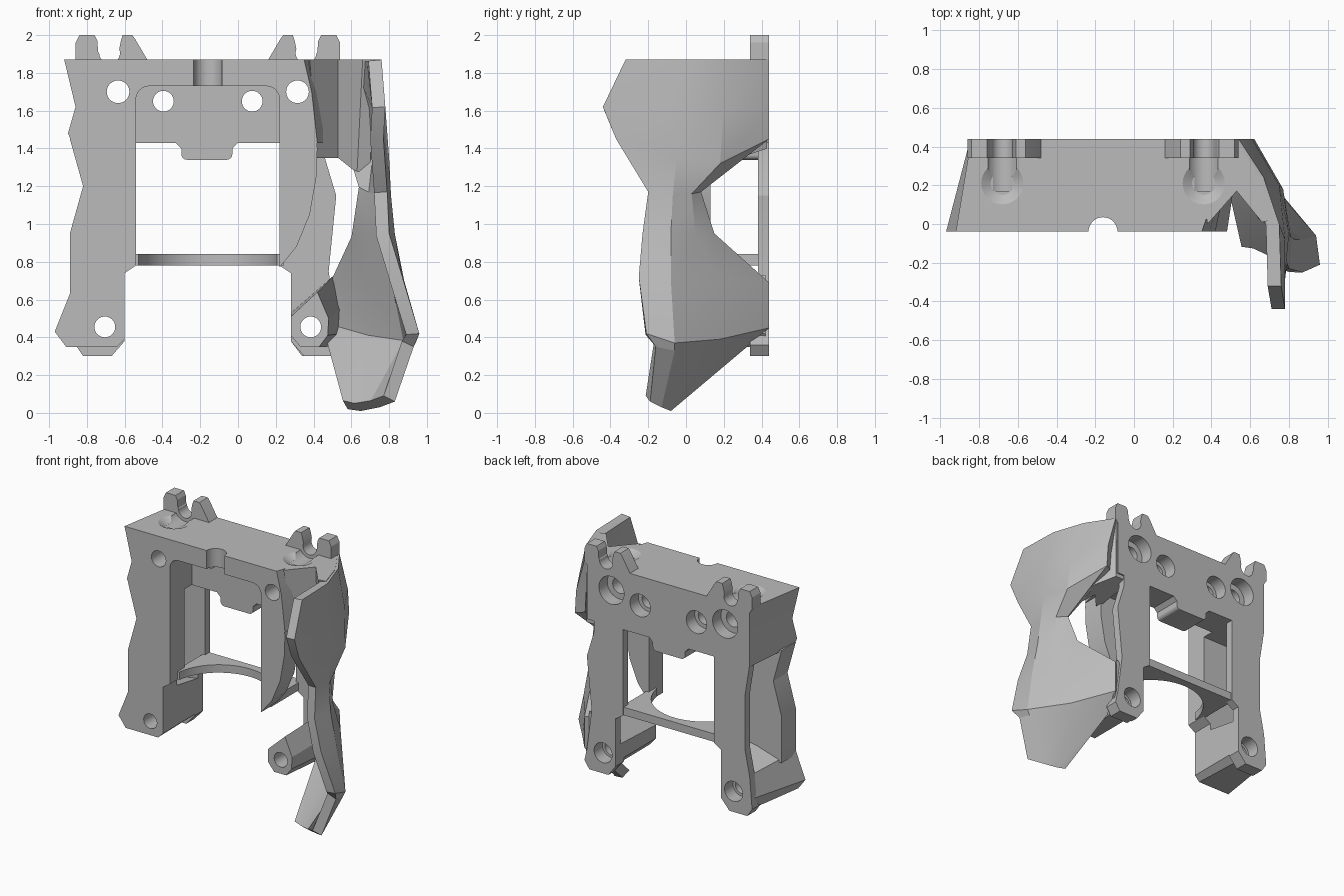
import bpy, bmesh, math

default = bpy.data.objects.get("Cube")
if default:
    bpy.data.objects.remove(default, do_unlink=True)

grey = bpy.data.materials.new("plain_grey")
grey.use_nodes = True
colour = (0.5, 0.5, 0.5, 1)
grey.diffuse_color = colour
grey.node_tree.nodes["Principled BSDF"].inputs["Base Color"].default_value = colour

FRONT, BACK, TOP, MID_X = -0.04, 0.44, 1.87, -0.16


def add_object(name, bm):
    mesh = bpy.data.meshes.new(name)
    bm.to_mesh(mesh)
    bm.free()
    mesh.materials.append(grey)
    obj = bpy.data.objects.new(name, mesh)
    bpy.context.collection.objects.link(obj)
    return obj


def loft(name, ring_a, ring_b):
    """Closed solid between two rings with equal point counts."""
    bm = bmesh.new()
    a = [bm.verts.new(p) for p in ring_a]
    b = [bm.verts.new(p) for p in ring_b]
    bm.faces.new(a)
    bm.faces.new(b[::-1])
    for i in range(len(a)):
        j = (i + 1) % len(a)
        bm.faces.new((a[i], b[i], b[j], a[j]))
    bmesh.ops.recalc_face_normals(bm, faces=bm.faces)
    return add_object(name, bm)


def depth_loft(name, outline, y0=FRONT, y1=BACK, back=None):
    """Outline in x and z, run from y0 to y1, optionally to another outline."""
    return loft(name, [(x, y0, z) for x, z in outline],
                [(x, y1, z) for x, z in (back or outline)])


def height_loft(name, outline, z0, z1, top=None):
    """Outline in x and y, run from z0 to z1, optionally to another outline."""
    return loft(name, [(x, y, z0) for x, y in outline],
                [(x, y, z1) for x, y in (top or outline)])


def arc(cx, cy, r, start, end, steps=8):
    angles = [math.radians(start + (end - start) * i / steps) for i in range(steps + 1)]
    return [(cx + r * math.cos(t), cy + r * math.sin(t)) for t in angles]


def circle(cx, cy, r):
    return arc(cx, cy, r, 0, 360, 32)[:-1]


def drill(x, z, r, y0=-0.2, y1=0.6):
    return depth_loft("cutter", circle(x, z, r), y0, y1)


def mirror_x(points):
    return [(2 * MID_X - x, z) for x, z in points]


# Top block, tapering towards the back on its right side
frame = [depth_loft(
    "top_block",
    [(-.92, TOP), (-.86, 1.62), (-.90, 1.48), (-.88, 1.43), (.42, 1.43), (.39, 1.7), (.35, TOP)],
    back=[(-.84, TOP), (-.84, 1.62), (-.84, 1.48), (-.84, 1.43), (.52, 1.43), (.52, 1.7), (.52, TOP)])]

# Opening under the top block, with rounded upper corners
opening = arc(.15, 1.66, .07, 0, 90) + arc(-.47, 1.66, .07, 90, 180) + [(-.54, 1.2), (.22, 1.2)]
cutters = [depth_loft("cutter", opening, -0.2, .22)]

# Recessed panel with the hanging lip
lip = arc(-.27, 1.37, .03, 180, 270, 4) + arc(-.06, 1.37, .03, 270, 360, 4)
panel = ([(-.54, 1.6), (-.54, 1.43), (-.33, 1.43), (-.30, 1.40)] + lip
         + [(-.03, 1.40), (0, 1.43), (.22, 1.43), (.22, 1.6)])
frame.append(depth_loft("recessed_panel", panel, .22, BACK))

# V-shaped corner that joins the block to the side guard
joint_top = [(.38, 0), (.53, .17), (.66, .01), (.72, .02), (.66, .22), (.53, .43), (.36, .43), (.36, .1)]
joint_low = [(.42, .08, 1.35), (.53, .2, 1.35), (.63, .15, 1.27), (.70, .15, 1.3), (.67, .22, 1.33),
             (.53, .43, 1.4), (.40, .43, 1.4), (.40, .1, 1.35)]
frame.append(loft("guard_joint", [(x, y, TOP) for x, y in joint_top], joint_low))

# Back legs
frame.append(depth_loft("right_back_leg", [
    (-.84, 1.45), (-.54, 1.45), (-.54, .78), (-.60, .74), (-.60, .38), (-.67, .30),
    (-.82, .30), (-.86, .36), (-.84, .6), (-.80, .8), (-.80, 1.2)], .38))
frame.append(depth_loft("left_back_leg", [
    (.22, 1.45), (.22, .78), (.28, .74), (.28, .38), (.34, .30), (.47, .30), (.53, .38),
    (.50, .6), (.48, .75), (.52, 1.15), (.46, 1.35), (.46, 1.45)], .38))

# Thick ends of the back legs
toe = [(-.60, .42), (-.60, .38), (-.67, .30), (-.82, .30), (-.86, .36), (-.84, .45)]
for side, outline in (("right", toe), ("left", mirror_x(toe))):
    frame.append(depth_loft(side + "_toe", outline, .34, BACK))

# Front strips: a full column on one side, a curved fin on the other
frame.append(depth_loft("right_front_column", [
    (-.54, 1.45), (-.89, 1.45), (-.82, 1.2), (-.89, .95), (-.89, .6), (-.60, .6),
    (-.60, .74), (-.54, .78)], FRONT, .13))
frame.append(depth_loft("left_front_fin", [
    (.22, 1.5), (.22, .77), (.31, .88), (.38, 1.05), (.415, 1.25), (.42, 1.4), (.41, 1.5)],
    FRONT, .13))

# Feet that carry the lower holes
frame.append(depth_loft(
    "right_foot",
    [(-.60, .72), (-.89, .63), (-.97, .43), (-.91, .35), (-.64, .35), (-.60, .39)], y1=.42,
    back=[(-.60, .64), (-.83, .6), (-.85, .43), (-.84, .35), (-.66, .35), (-.60, .39)]))
frame.append(depth_loft(
    "left_foot",
    [(.28, .41), (.28, .51), (.42, .64), (.48, .5), (.475, .41), (.43, .35), (.33, .35)], y1=.42,
    back=[(.28, .41), (.28, .53), (.51, .73), (.55, .56), (.54, .42), (.48, .35), (.33, .35)]))

# Curved cross bar
bar = [(.24, .43), (.24, .05)] + arc(MID_X, 0, .37, 8, 172, 24) + [(-.56, .05), (-.56, .43)]
frame.append(height_loft("cross_bar", bar, .78, .84))

# Hooks on the top edge, each pair forming a cradle
outer_hook = [(-.84, 1.84), (-.86, TOP), (-.86, 1.96), (-.84, 2), (-.76, 2), (-.745, 1.97), (-.74, 1.91),
              (-.71, TOP), (-.70, 1.84)]
inner_hook = [(-.66, 1.84), (-.65, TOP), (-.63, 1.92), (-.62, 1.97), (-.61, 2), (-.56, 2), (-.545, 1.98),
              (-.48, TOP), (-.48, 1.84)]
for kind, outline in (("outer", outer_hook), ("inner", inner_hook)):
    for side, points in (("right", outline), ("left", mirror_x(outline))):
        frame.append(depth_loft("%s_%s_hook" % (side, kind), points, .34))

# Holes, counterbores and cradle pockets, mirrored about the frame centre
for side in (-1, 1):
    for offset, z, r, bore in ((.475, 1.70, .06, .105), (.235, 1.65, .055, .085), (.545, .455, .055, .075)):
        x = MID_X + side * offset
        cutters.append(drill(x, z, r))
        cutters.append(drill(x, z, bore, .34))
    x = MID_X + side * .52
    cutters.append(drill(x, 1.905, .055, .3))
    cutters.append(drill(x, 1.91, .085, .17, .34))
    cutters.append(height_loft("cutter", circle(x, .21, .06), 1.84, 1.88, circle(x, .21, .125)))

# Half-round notch in the front edge
cutters.append(height_loft("cutter", circle(MID_X, FRONT, .075), 1.65, 1.95))

# Side guard: a faceted shell from back edge to front edge, listed top to bottom
guard_rows = [
    [(.54, .44, TOP), (.67, .24, TOP), (.75, 0, TOP), (.76, -.32, TOP)],
    [(.61, .44, 1.62), (.75, .20, 1.62), (.78, -.08, 1.62), (.78, -.44, 1.62)],
    [(.62, .44, 1.45), (.77, .18, 1.32), (.80, -.05, 1.35), (.77, -.37, 1.45)],
    [(.68, .08, 1.17), (.75, .03, 1.16), (.81, -.07, 1.15), (.79, -.20, 1.17)],
    [(.65, .15, .95), (.76, .05, .95), (.83, -.08, .95), (.80, -.23, .95)],
    [(.54, .44, .69), (.73, .18, .70), (.88, -.08, .70), (.87, -.25, .72)],
    [(.54, .44, .45), (.74, .18, .39), (.94, -.06, .37), (.96, -.21, .42)],
    [(.50, .30, .33), (.70, .16, .33), (.92, -.06, .33), (.93, -.16, .35)],
    [(.58, -.07, .02), (.65, -.08, .01), (.75, -.13, .03), (.83, -.19, .06)]]
bm = bmesh.new()
grid = [[bm.verts.new(p) for p in row] for row in guard_rows]
for upper, lower in zip(grid, grid[1:]):
    for i in range(len(upper) - 1):
        bm.faces.new((upper[i], upper[i + 1], lower[i + 1], lower[i]))
guard = add_object("side_guard", bm)
shell = guard.modifiers.new("thickness", "SOLIDIFY")
shell.thickness = .07
shell.offset = -1

# Cut every frame part, bake the result and drop the cutters
for part in frame:
    for cutter in cutters:
        cut = part.modifiers.new("cut", "BOOLEAN")
        cut.operation = "DIFFERENCE"
        cut.solver = "EXACT"
        cut.object = cutter
parts = frame + [guard]
bpy.context.view_layer.update()
graph = bpy.context.evaluated_depsgraph_get()
baked = [bpy.data.meshes.new_from_object(p.evaluated_get(graph)) for p in parts]
for part, mesh in zip(parts, baked):
    part.modifiers.clear()
    part.data = mesh
    mesh.materials.clear()
    mesh.materials.append(grey)
for cutter in cutters:
    bpy.data.objects.remove(cutter, do_unlink=True)

# Smooth the round walls and keep the hard edges
bpy.ops.object.select_all(action="DESELECT")
for part in parts:
    part.select_set(True)
bpy.context.view_layer.objects.active = guard
bpy.ops.object.shade_smooth_by_angle(angle=math.radians(20))
